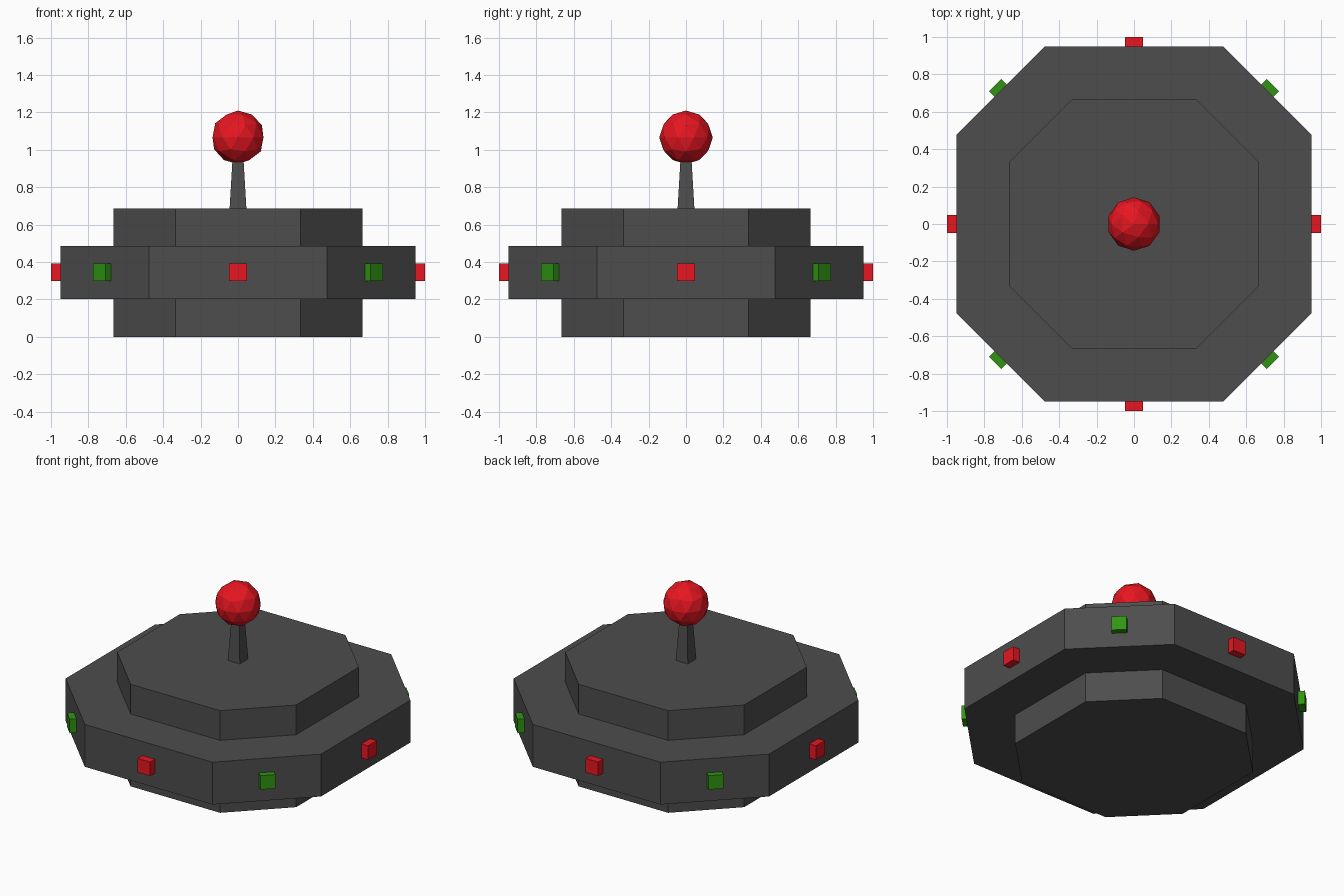
import bpy, bmesh
from math import pi, sin, cos
from mathutils import Matrix

if "Cube" in bpy.data.objects:
    bpy.data.objects.remove(bpy.data.objects["Cube"])


def material(name, color):
    m = bpy.data.materials.new(name)
    m.diffuse_color = (*color, 1)
    m.use_nodes = True
    m.node_tree.nodes["Principled BSDF"].inputs["Base Color"].default_value = m.diffuse_color
    return m


dark = material("dark_grey", (0.075, 0.075, 0.075))
red = material("red", (0.8, 0.008, 0.015))
green = material("green", (0.03, 0.3, 0.006))


def finish(name, bm, mat):
    bmesh.ops.recalc_face_normals(bm, faces=bm.faces)
    me = bpy.data.meshes.new(name)
    bm.to_mesh(me)
    bm.free()
    me.materials.append(mat)
    ob = bpy.data.objects.new(name, me)
    bpy.context.collection.objects.link(ob)
    return ob


def octagon_slab(name, r, z0, z1):
    """Square slab with corners cut at half the half-width."""
    h = r / 2
    outline = [(r, -h), (r, h), (h, r), (-h, r), (-r, h), (-r, -h), (-h, -r), (h, -r)]
    bm = bmesh.new()
    face = bm.faces.new([bm.verts.new((x, y, z0)) for x, y in outline])
    ext = bmesh.ops.extrude_face_region(bm, geom=[face])
    top = [v for v in ext["geom"] if isinstance(v, bmesh.types.BMVert)]
    bmesh.ops.translate(bm, vec=(0, 0, z1 - z0), verts=top)
    finish(name, bm, dark)


# Stacked octagonal body
octagon_slab("hub", 0.666, 0.0, 0.687)
octagon_slab("outer_ring", 0.95, 0.202, 0.487)

# Tapered square stem
bm = bmesh.new()
bmesh.ops.create_cone(bm, cap_ends=True, segments=4, radius1=0.045 * 2 ** 0.5,
                      radius2=0.028 * 2 ** 0.5, depth=0.29,
                      matrix=Matrix.Translation((0, 0, 0.83)) @ Matrix.Rotation(pi / 4, 4, 'Z'))
finish("stem", bm, dark)

# Faceted ball on the stem
bm = bmesh.new()
bmesh.ops.create_icosphere(bm, subdivisions=2, radius=0.143,
                           matrix=Matrix.Translation((0, 0, 1.067)))
finish("ball", bm, red)

# Lamps: red on the straight sides, green on the cut corners
for i in range(8):
    a = i * pi / 4
    dist, mat, label = (1.003, green, "green_lamp") if i % 2 else (0.953, red, "red_lamp")
    bm = bmesh.new()
    bmesh.ops.create_cube(bm, size=0.094, matrix=Matrix.Translation(
        (dist * cos(a), dist * sin(a), 0.345)) @ Matrix.Rotation(a, 4, 'Z'))
    finish(f"{label}_{i // 2 + 1}", bm, mat)
